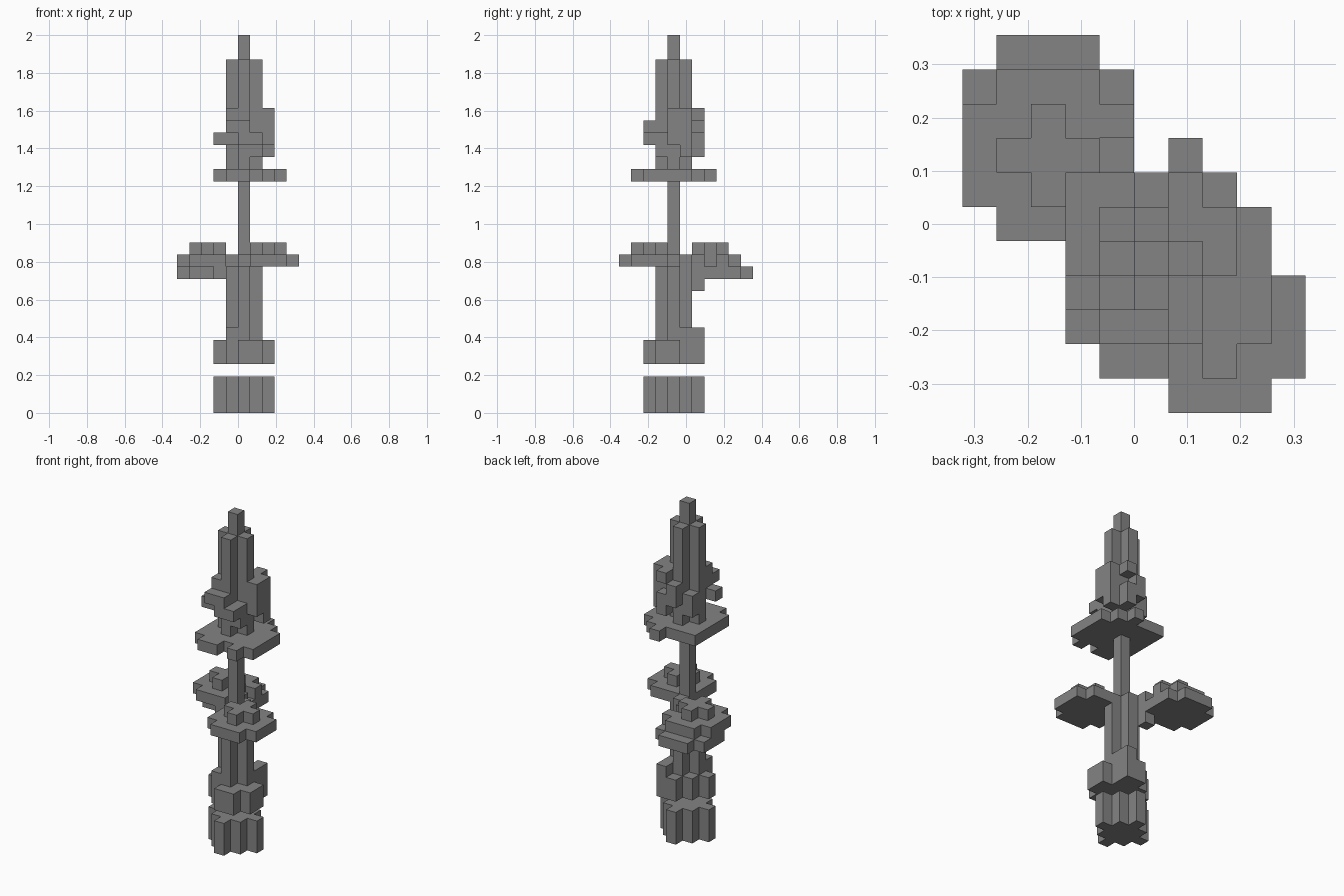
import bpy
import bmesh
from mathutils import Vector

if "Cube" in bpy.data.objects:
    bpy.data.objects.remove(bpy.data.objects["Cube"], do_unlink=True)

UNIT = 2 / 31
OFFSET = Vector((0, -1.5, 0))  # the stem cell is the grid origin

grey = bpy.data.materials.new("plain grey")
grey.use_nodes = True
colour = (0.23, 0.23, 0.23, 1)
grey.diffuse_color = colour
grey.node_tree.nodes["Principled BSDF"].inputs["Base Color"].default_value = colour


def box(xs, ys, zs):
    """Cells in inclusive ranges."""
    return {(x, y, z) for x in range(xs[0], xs[1] + 1)
            for y in range(ys[0], ys[1] + 1)
            for z in range(zs[0], zs[1] + 1)}


def columns(spots, low, high):
    return {(x, y, z) for x, y in spots for z in range(low, high + 1)}


def rounded(cx, cy, radius, z):
    """Square slab without its four corners."""
    return {c for c in box((cx - radius, cx + radius), (cy - radius, cy + radius), (z, z))
            if abs(c[0] - cx) + abs(c[1] - cy) < 2 * radius}


def plus(cx, cy, low, high):
    spots = [(cx, cy), (cx + 1, cy), (cx - 1, cy), (cx, cy + 1), (cx, cy - 1)]
    return columns(spots, low, high)


def build(name, cells):
    """Outer skin of a set of grid cells."""
    bm = bmesh.new()
    corners = {}

    def corner(p):
        key = tuple(round(v) for v in p)
        if key not in corners:
            corners[key] = bm.verts.new((Vector(key) + OFFSET) * UNIT)
        return corners[key]

    axes = [Vector((1, 0, 0)), Vector((0, 1, 0)), Vector((0, 0, 1))]
    for cell in sorted(cells):
        base = Vector(cell)
        for i, n in enumerate(axes):
            u, v = axes[(i + 1) % 3], axes[(i + 2) % 3]
            for side in (1, -1):
                if tuple(round(c) for c in base + n * side) in cells:
                    continue
                start = base + n if side > 0 else base
                loop = [start, start + u, start + u + v, start + v]
                bm.faces.new([corner(p) for p in loop[::side]])
    mesh = bpy.data.meshes.new(name)
    bm.to_mesh(mesh)
    bm.free()
    mesh.materials.append(grey)
    obj = bpy.data.objects.new(name, mesh)
    bpy.context.collection.objects.link(obj)


# Foot block: square core with a rib on each side
core = box((-1, 1), (-1, 1), (0, 2))
build("foot", core | columns([(2, 0), (-2, 0), (0, 2), (0, -2)], 0, 2))

# Collar and stem
collar = box((-1, 1), (-1, 1), (4, 5))
collar |= columns([(0, -2), (1, -2), (2, -1), (2, 0), (-2, 0), (0, 2), (1, 2)], 4, 5)
collar |= columns([(-1, -1), (1, 1), (1, 2)], 6, 6)
stem = plus(0, 0, 4, 11) | columns([(0, 1), (0, -1)], 12, 12) | columns([(0, 0)], 12, 18)
build("stem", collar | stem)

# Leaves
build("front_leaf", rounded(2, -2, 2, 12) | plus(2, -2, 13, 13))
back = rounded(-3, 3, 2, 12) - {(-1, 3, 12)}
back |= rounded(-3, 4, 2, 11) | plus(-3, 3, 13, 13)
build("back_leaf", back | {(-2, 1, 11), (-1, 2, 11), (-1, 2, 10)})

# Flat ring under the head
plate = box((-2, 3), (-2, 2), (19, 19)) - {(3, 2, 19)}
plate |= columns([(1, 3), (-1, -3), (0, -3), (2, -3)], 19, 19)
build("head_plate", plate)

# Head: tapering spire with curled lumps around it
head = plus(0, 0, 20, 28) | columns([(0, 0)], 29, 30)
head |= columns([(0, -2), (1, -2)], 22, 22) | columns([(-1, -2), (0, -2)], 23, 23)
head |= columns([(-2, -1)], 22, 22) | columns([(-1, -1)], 22, 24)
head |= columns([(1, -1)], 21, 22)
head |= columns([(2, 0), (2, 1)], 22, 24) | columns([(1, 1)], 21, 24)
head |= columns([(2, 1), (1, 2)], 21, 22) | columns([(1, 2)], 24, 24)
head |= columns([(0, 2)], 22, 23) | columns([(-1, 1)], 21, 22)
build("head", head)
